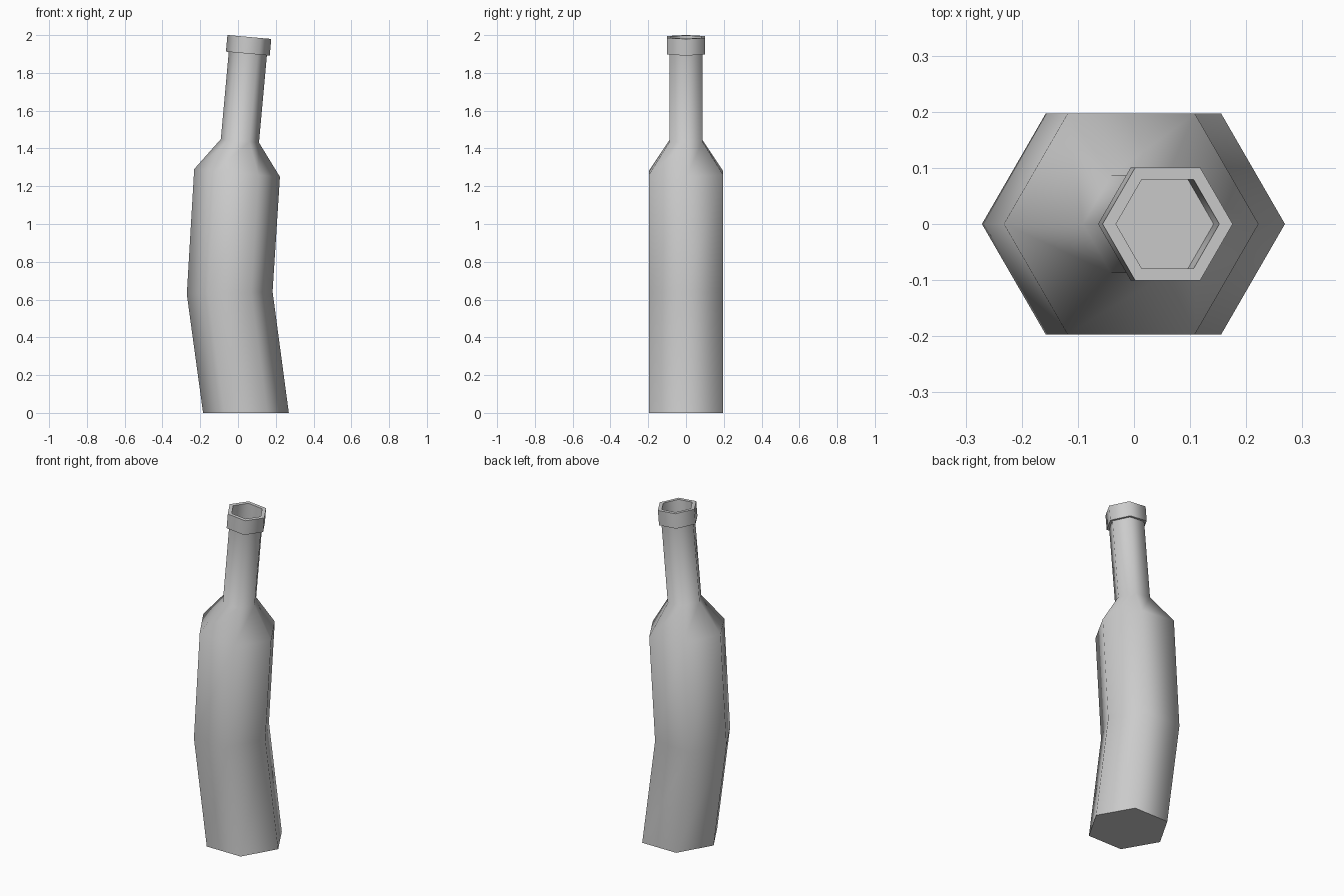
import bpy, bmesh, math

cube = bpy.data.objects.get("Cube")
if cube:
    bpy.data.objects.remove(cube, do_unlink=True)

SIDES = 6

glass = bpy.data.materials.new("plain_grey")
glass.use_nodes = True
colour = (0.6, 0.6, 0.6, 1)
glass.diffuse_color = colour
glass.node_tree.nodes["Principled BSDF"].inputs["Base Color"].default_value = colour


def hex_loft(name, rings):
    """Skin hexagonal rings given as (centre x, centre z, radius, tilt drop per x)."""
    bm = bmesh.new()
    loops = []
    for cx, cz, r, slope in rings:
        loop = []
        for i in range(SIDES):
            a = i * math.tau / SIDES
            dx = r * math.cos(a)
            loop.append(bm.verts.new((cx + dx, r * math.sin(a), cz - slope * dx)))
        loops.append(loop)
    for low, high in zip(loops, loops[1:]):
        for i in range(SIDES):
            j = (i + 1) % SIDES
            bm.faces.new((low[i], low[j], high[j], high[i]))
    bm.faces.new(loops[0][::-1])
    bm.faces.new(loops[-1])
    mesh = bpy.data.meshes.new(name)
    bm.to_mesh(mesh)
    bm.free()
    mesh.materials.append(glass)
    obj = bpy.data.objects.new(name, mesh)
    bpy.context.collection.objects.link(obj)
    bpy.ops.object.select_all(action='DESELECT')
    obj.select_set(True)
    bpy.context.view_layer.objects.active = obj
    bpy.ops.object.shade_smooth_by_angle(angle=math.radians(65))
    return obj


# One bent skin: body, shoulder, neck, stepped lip and recessed mouth
hex_loft("bottle", [
    (0.042, 0.0, 0.227, 0),         # base
    (-0.044, 0.635, 0.227, -0.03),  # bend
    (-0.005, 1.27, 0.227, 0.09),    # shoulder
    (0.01, 1.44, 0.101, 0.09),      # neck foot
    (0.052, 1.902, 0.101, 0.09),    # neck top
    (0.052, 1.902, 0.116, 0.09),    # lip underside
    (0.06, 1.99, 0.116, 0.09),      # lip top
    (0.06, 1.99, 0.092, 0.09),      # mouth rim
    (0.05, 1.88, 0.092, 0.09),      # mouth floor
])
